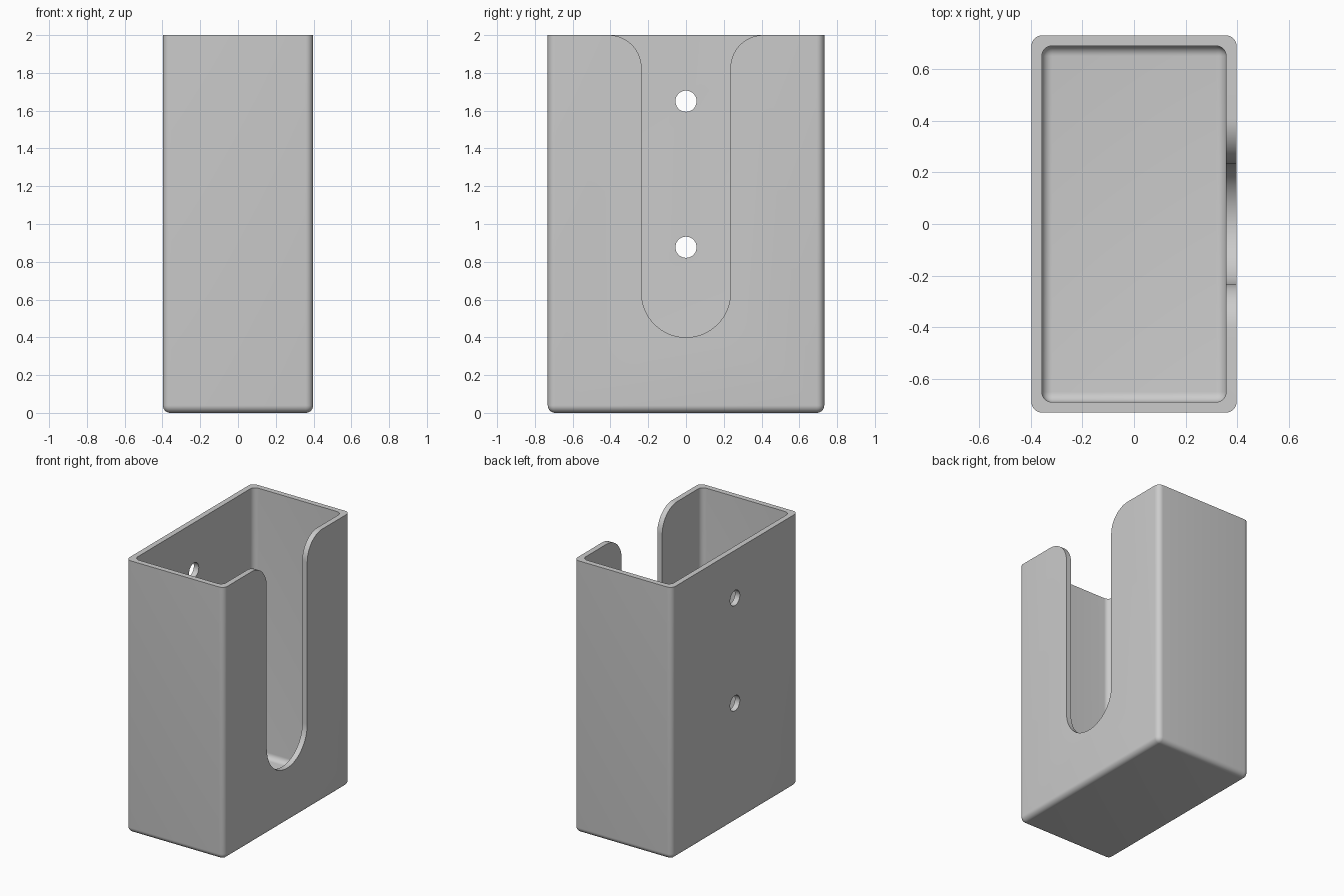
import bpy, bmesh, math

if "Cube" in bpy.data.objects:
    bpy.data.objects.remove(bpy.data.objects["Cube"])

grey = bpy.data.materials.new("light_grey")
grey.diffuse_color = (0.6, 0.6, 0.6, 1)
grey.use_nodes = True
grey.node_tree.nodes["Principled BSDF"].inputs["Base Color"].default_value = grey.diffuse_color


def finish(name, bm):
    bmesh.ops.recalc_face_normals(bm, faces=bm.faces)
    mesh = bpy.data.meshes.new(name)
    bm.to_mesh(mesh)
    bm.free()
    mesh.materials.append(grey)
    obj = bpy.data.objects.new(name, mesh)
    bpy.context.collection.objects.link(obj)
    return obj


def rounded_box(name, hx, hy, z0, z1, radius):
    """Box rounded on its upright and bottom edges, with a sharp top."""
    bm = bmesh.new()
    bmesh.ops.create_cube(bm, size=1)
    for v in bm.verts:
        v.co = (v.co.x * 2 * hx, v.co.y * 2 * hy, z1 if v.co.z > 0 else z0)
    edges = [e for e in bm.edges if not all(v.co.z == e.verts[0].co.z and v.co.z > z0 + 0.1
                                            for v in e.verts)]
    bmesh.ops.bevel(bm, geom=edges, offset=radius, offset_type='OFFSET',
                    segments=8, profile=0.5, affect='EDGES')
    return finish(name, bm)


def prism_x(name, outline, x0, x1):
    """Outline of (y, z) points extruded along x."""
    bm = bmesh.new()
    face = bm.faces.new([bm.verts.new((x0, y, z)) for y, z in outline])
    moved = bmesh.ops.extrude_face_region(bm, geom=[face])["geom"]
    bmesh.ops.translate(bm, vec=(x1 - x0, 0, 0),
                        verts=[g for g in moved if isinstance(g, bmesh.types.BMVert)])
    return finish(name, bm)


def arc(cy, cz, r, start, end, n):
    angles = [math.radians(start + (end - start) * i / n) for i in range(n + 1)]
    return [(cy + r * math.cos(a), cz + r * math.sin(a)) for a in angles]


# Holder body and the hollow inside it
body = rounded_box("holder_body", 0.398, 0.732, 0, 2, 0.04)
cutters = [rounded_box("cavity_cutter", 0.358, 0.692, 0.04, 2.2, 0.04)]

# Slot in the right wall: round bottom, straight sides, flared mouth
HALF, FLARE = 0.235, 0.175
half = arc(0, 0.40 + HALF, HALF, -90, 0, 24)
half += arc(HALF + FLARE, 2 - FLARE, FLARE, 180, 90, 20) + [(HALF + FLARE, 2.2)]
slot = half + [(-y, z) for y, z in reversed(half[1:])]
cutters.append(prism_x("slot_cutter", slot, 0.2, 0.6))

# Two screw holes in the left wall
for z in (0.877, 1.65):
    cutters.append(prism_x("hole_cutter", arc(0, z, 0.056, 0, 360, 40)[:-1], -0.6, -0.2))

bpy.context.view_layer.objects.active = body
body.select_set(True)
for cutter in cutters:
    mod = body.modifiers.new(cutter.name, 'BOOLEAN')
    mod.operation, mod.solver, mod.object = 'DIFFERENCE', 'EXACT', cutter
    bpy.ops.object.modifier_apply(modifier=mod.name)
for cutter in cutters:
    bpy.data.objects.remove(cutter)

bpy.ops.object.shade_smooth_by_angle(angle=math.radians(30))
